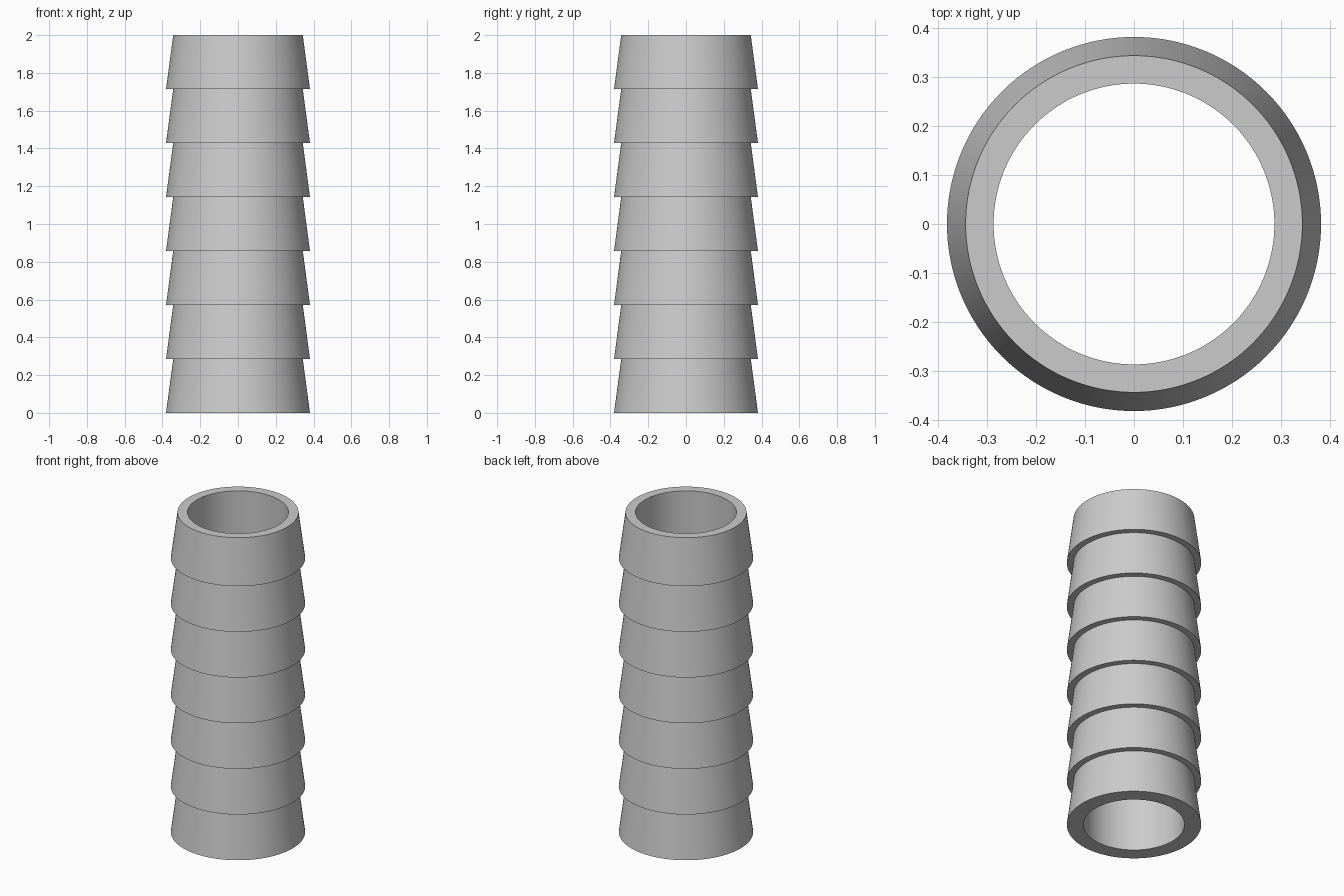
import bpy
import bmesh
import math

SEGMENTS = 128
BARBS = 7
HEIGHT = 2.0
WIDE, NARROW, BORE = 0.381, 0.343, 0.286

cube = bpy.data.objects.get("Cube")
if cube:
    bpy.data.objects.remove(cube, do_unlink=True)


def make_material(name, colour):
    mat = bpy.data.materials.new(name)
    mat.use_nodes = True
    mat.diffuse_color = colour
    mat.node_tree.nodes["Principled BSDF"].inputs["Base Color"].default_value = colour
    return mat


def lathe(name, profile, mat):
    """Spin a closed (radius, height) profile around the z axis."""
    bm = bmesh.new()
    rings = []
    for i in range(SEGMENTS):
        a = 2 * math.pi * i / SEGMENTS
        rings.append([bm.verts.new((r * math.cos(a), r * math.sin(a), z)) for r, z in profile])
    count = len(profile)
    for i, ring in enumerate(rings):
        following = rings[(i + 1) % SEGMENTS]
        for j in range(count):
            k = (j + 1) % count
            bm.faces.new((ring[j], following[j], following[k], ring[k]))
    bmesh.ops.recalc_face_normals(bm, faces=bm.faces)
    mesh = bpy.data.meshes.new(name)
    bm.to_mesh(mesh)
    bm.free()
    mesh.materials.append(mat)
    obj = bpy.data.objects.new(name, mesh)
    bpy.context.collection.objects.link(obj)
    return obj


# Stacked tapering barbs outside, straight bore inside
step = HEIGHT / BARBS
profile = [(BORE, 0.0)]
for n in range(BARBS):
    profile += [(WIDE, n * step), (NARROW, (n + 1) * step)]
profile.append((BORE, HEIGHT))

grey = make_material("light grey", (0.6, 0.6, 0.6, 1.0))
pipe = lathe("barbed_pipe", profile, grey)

# Smooth round walls with crisp barb edges
bpy.ops.object.select_all(action="DESELECT")
pipe.select_set(True)
bpy.context.view_layer.objects.active = pipe
bpy.ops.object.shade_smooth_by_angle(angle=math.radians(30))
